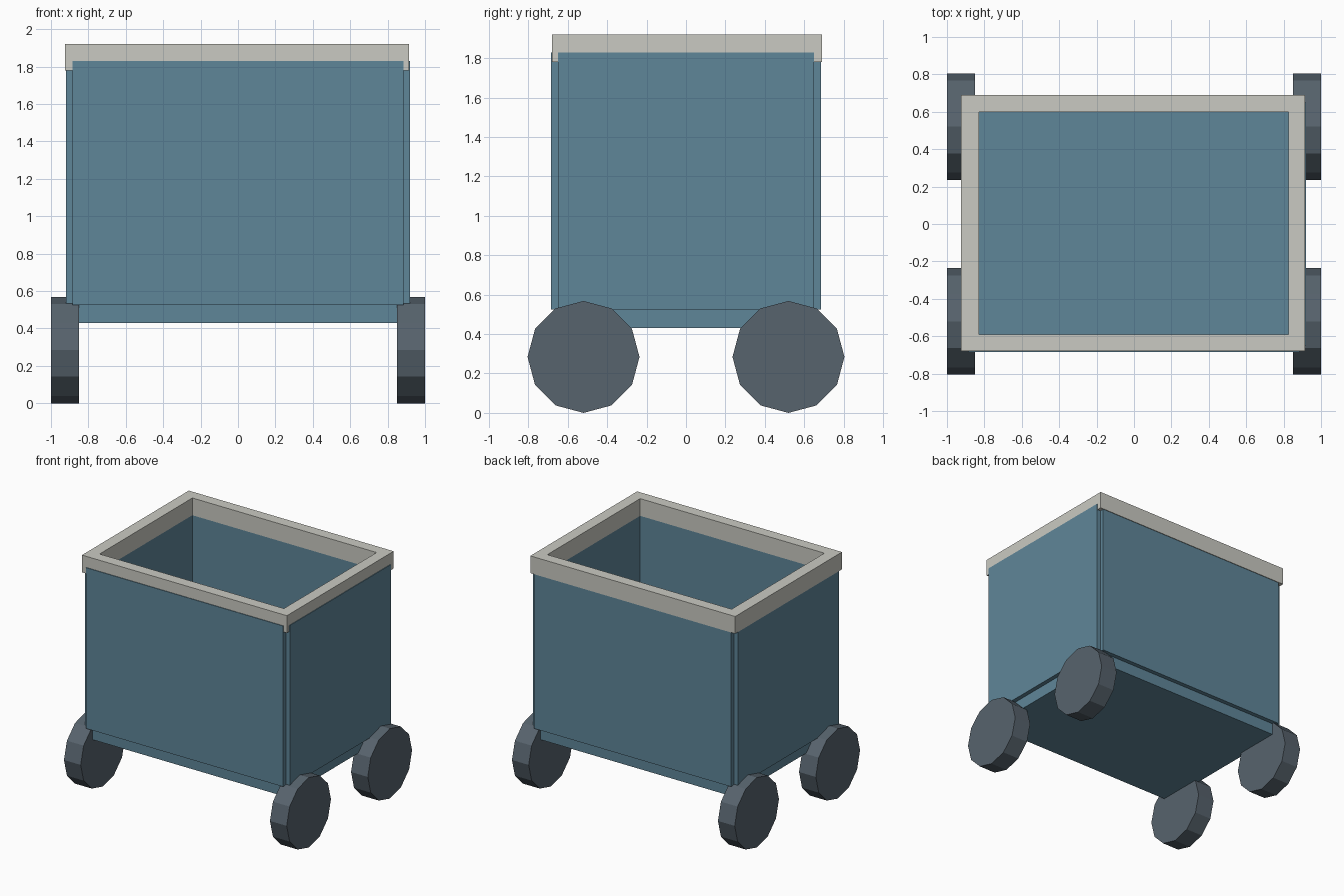
import bpy, bmesh
from math import radians
from mathutils import Matrix

if "Cube" in bpy.data.objects:
    bpy.data.objects.remove(bpy.data.objects["Cube"])


def material(name, rgb):
    """Flat material from 0-255 display values."""
    col = [((c / 255 + 0.055) / 1.055) ** 2.4 for c in rgb] + [1]
    m = bpy.data.materials.new(name)
    m.use_nodes = True
    m.diffuse_color = col
    m.node_tree.nodes["Principled BSDF"].inputs["Base Color"].default_value = col
    return m


BLUE = material("steel_blue", (95, 134, 153))
CREAM = material("pale_grey", (202, 202, 194))
GREY = material("slate_grey", (87, 99, 109))


def finish(name, bm, mat):
    bmesh.ops.recalc_face_normals(bm, faces=bm.faces)
    me = bpy.data.meshes.new(name)
    bm.to_mesh(me)
    bm.free()
    me.materials.append(mat)
    ob = bpy.data.objects.new(name, me)
    bpy.context.collection.objects.link(ob)
    return ob


def box(name, lo, hi, mat):
    bm = bmesh.new()
    bmesh.ops.create_cube(bm, size=1)
    for v in bm.verts:
        v.co = [hi[i] if v.co[i] > 0 else lo[i] for i in range(3)]
    return finish(name, bm, mat)


def rect(bm, lo, hi, z):
    corners = ((lo[0], lo[1]), (hi[0], lo[1]), (hi[0], hi[1]), (lo[0], hi[1]))
    return [bm.verts.new((x, y, z)) for x, y in corners]


def hollow(name, rings, mat, closed):
    """Join rectangular rings; closed loops back, otherwise the ends are capped."""
    bm = bmesh.new()
    loops = [rect(bm, *r) for r in rings]
    pairs = list(zip(loops, loops[1:]))
    if closed:
        pairs.append((loops[-1], loops[0]))
    else:
        bm.faces.new(loops[0])
        bm.faces.new(loops[-1])
    for a, b in pairs:
        for i in range(4):
            j = (i + 1) % 4
            bm.faces.new((a[i], a[j], b[j], b[i]))
    return finish(name, bm, mat)


# Open tub with a floor
X, Y = 0.885, 0.65
IN_LO, IN_HI = (-0.83, -0.59), (0.825, 0.6)
BASE, SILL, RIM_LOW, RIM_TOP = 0.43, 0.525, 1.78, 1.92
hollow("tub", [((-X, -Y), (X, Y), BASE), ((-X, -Y), (X, Y), RIM_LOW),
               (IN_LO, IN_HI, RIM_LOW), (IN_LO, IN_HI, SILL)], BLUE, False)

# Rim around the opening, set very slightly off centre
R_LO, R_HI = (-0.925, -0.68), (0.915, 0.69)
hollow("rim", [(R_LO, R_HI, RIM_LOW), (R_LO, R_HI, RIM_TOP),
               (IN_LO, IN_HI, RIM_TOP), (IN_LO, IN_HI, RIM_LOW)], CREAM, True)

# Raised wall panels, leaving notched corners
PX, PY, PANEL_TOP = 0.92, 0.685, 1.83
box("front_panel", (-X, -PY, SILL), (X, -Y, PANEL_TOP), BLUE)
box("back_panel", (-X, Y, SILL), (X, PY, PANEL_TOP), BLUE)
box("left_panel", (X, -Y, SILL), (PX, Y, PANEL_TOP), BLUE)
box("right_panel", (-PX, -Y, SILL), (-X, Y, PANEL_TOP), BLUE)

# Twelve-sided wheels
RADIUS, WIDTH = 0.284, 0.15
for side, sx in (("left", 1), ("right", -1)):
    for end, sy in (("front", -1), ("back", 1)):
        bm = bmesh.new()
        place = (Matrix.Translation((sx * (1 - WIDTH / 2), sy * 0.52, RADIUS))
                 @ Matrix.Rotation(radians(90), 4, "Y"))
        bmesh.ops.create_cone(bm, cap_ends=True, segments=12, radius1=RADIUS,
                              radius2=RADIUS, depth=WIDTH, matrix=place)
        finish(f"{end}_{side}_wheel", bm, GREY)
